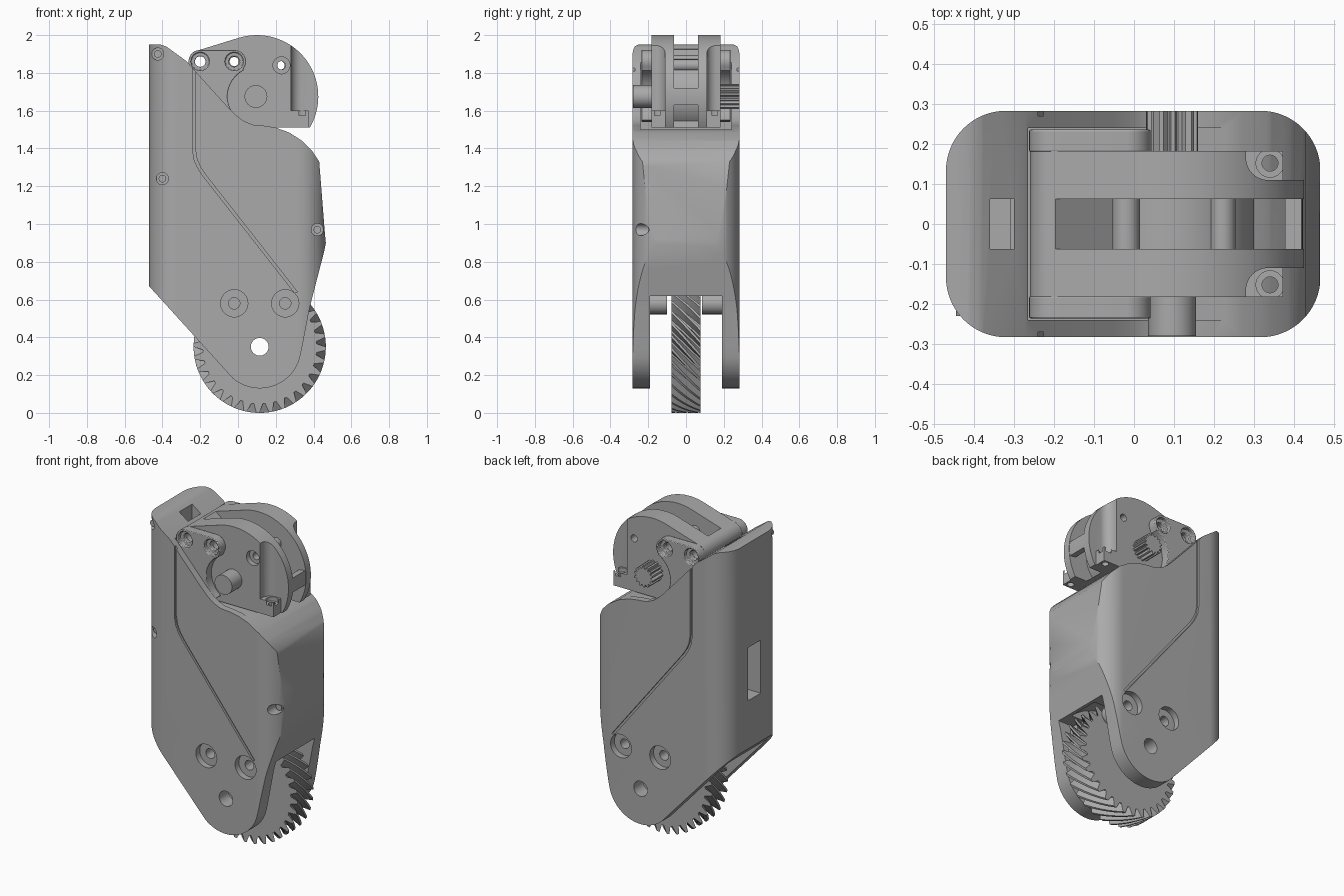
import bpy, bmesh, math
from math import sin, cos, radians, pi

old = bpy.data.objects.get("Cube")
if old:
    bpy.data.objects.remove(old)

grey = bpy.data.materials.new("mid_grey")
grey.use_nodes = True
GREY = (0.4, 0.4, 0.4, 1)
grey.diffuse_color = GREY
grey.node_tree.nodes["Principled BSDF"].inputs["Base Color"].default_value = GREY


def extrude(name, pts, lo, hi, axis="y"):
    """Solid from a flat outline, pushed along y (x,z outline) or z (x,y outline)."""
    bm = bmesh.new()
    place = (lambda p, h: (p[0], h, p[1])) if axis == "y" else (lambda p, h: (p[0], p[1], h))
    a = [bm.verts.new(place(p, lo)) for p in pts]
    b = [bm.verts.new(place(p, hi)) for p in pts]
    bm.faces.new(a)
    bm.faces.new(b[::-1])
    for i in range(len(pts)):
        j = (i + 1) % len(pts)
        bm.faces.new((a[i], b[i], b[j], a[j]))
    bmesh.ops.recalc_face_normals(bm, faces=bm.faces)
    return finish(name, bm)


def finish(name, bm):
    me = bpy.data.meshes.new(name)
    bm.to_mesh(me)
    bm.free()
    me.materials.append(grey)
    ob = bpy.data.objects.new(name, me)
    bpy.context.collection.objects.link(ob)
    return ob


def arc(cx, cy, r, a0, a1, n=24):
    return [(cx + r * cos(radians(a0 + (a1 - a0) * i / n)),
             cy + r * sin(radians(a0 + (a1 - a0) * i / n))) for i in range(n + 1)]


def cyl(x, z, r, lo, hi, name="tool", axis="y", n=40):
    return extrude(name, arc(x, z, r, 0, 360, n)[:-1], lo, hi, axis)


def box(x0, x1, y0, y1, z0, z1):
    return extrude("tool", [(x0, z0), (x1, z0), (x1, z1), (x0, z1)], y0, y1)


def combine(ob, op, *tools):
    """Apply booleans in turn and discard the tools."""
    for t in tools:
        m = ob.modifiers.new("bool", "BOOLEAN")
        m.operation, m.solver, m.object = op, "EXACT", t
        dg = bpy.context.evaluated_depsgraph_get()
        ob_mesh = bpy.data.meshes.new_from_object(ob.evaluated_get(dg))
        ob.modifiers.clear()
        ob.data = ob_mesh
        bpy.data.objects.remove(t)


def rounded_rect(x0, x1, y, r):
    return (arc(x1 - r, y - r, r, 0, 90, 16) + arc(x0 + r, y - r, r, 90, 180, 16)
            + arc(x0 + r, r - y, r, 180, 270, 16) + arc(x1 - r, r - y, r, 270, 360, 16))


PIVOT = (0.1, 1.675)
AXLE = (0.115, 0.35)
SCREWS = [(-0.02, 0.58), (0.25, 0.58)]
EAR_HOLES = [(-0.2, 1.86), (-0.02, 1.86)]

# Main shell: side outline trimmed by a rounded plan
outline = [(-0.47, 0.67), (-0.47, 1.95), (-0.41, 1.95), (-0.38, 1.94), (-0.27, 1.86),
           (-0.2, 1.78), (-0.05, 1.615), (-0.01, 1.575), (0.03, 1.545), (0.08, 1.525),
           (0.14, 1.52), (0.2, 1.51), (0.27, 1.485), (0.34, 1.44), (0.39, 1.39),
           (0.43, 1.33), (0.46, 0.95), (0.465, 0.9), (0.455, 0.85), (0.38, 0.56), (0.34, 0.35)]
shell = extrude("shell", outline + arc(*AXLE, 0.22, -15, -130), -0.283, 0.283)
combine(shell, "INTERSECT",
        extrude("tool", rounded_rect(-0.47, 0.466, 0.283, 0.15), 0, 2.1, "z"))

# Fork slot, gear pocket, joint seat, cable channel and its window
combine(shell, "DIFFERENCE",
        box(-0.6, 0.6, -0.19, 0.19, -0.1, 0.62),
        cyl(*AXLE, 0.375, -0.1, 0.1),
        box(-0.265, 0.3, -0.24, 0.24, 1.5, 2.1),
        box(-0.36, -0.3, -0.063, 0.063, 1.0, 2.1),
        box(-0.6, -0.31, -0.063, 0.063, 0.97, 1.3),
        cyl(*AXLE, 0.047, -0.4, 0.4))

# Seam grooves and screw recesses on both cheeks
seam = ([(-0.24, 1.9), (-0.24, 1.39), (-0.232, 1.34), (-0.215, 1.3), (-0.19, 1.26), (0.3, 0.635)])
band = seam + [(x + 0.014, z + 0.006) for x, z in reversed(seam)]
for s in (-1, 1):
    lo, hi = sorted((s * 0.27, s * 0.4))
    combine(shell, "DIFFERENCE", extrude("tool", band, lo, hi))
    for x, z in SCREWS:
        lo, hi = sorted((s * 0.245, s * 0.4))
        combine(shell, "DIFFERENCE", cyl(x, z, 0.072, lo, hi), cyl(x, z, 0.03, s * 0.1, s * 0.4))

# Blind screw holes on the front cheek, each with a screw sunk in it
for i, (x, z, y) in enumerate([(-0.425, 1.9, -0.2), (-0.4, 1.24, -0.2), (0.42, 0.97, -0.17)]):
    combine(shell, "DIFFERENCE", cyl(x, z, 0.032, -0.4, y))
    screw = cyl(x, z, 0.02, y - 0.03, y + 0.01, f"cheek_screw_{i}")

# Tubular bosses inside the fork
for i, (x, z) in enumerate(SCREWS):
    for side, lo, hi in (("front", -0.2, -0.1), ("back", 0.085, 0.2)):
        boss = cyl(x, z, 0.058, lo, hi, f"{side}_boss_{i}")
        combine(boss, "DIFFERENCE", cyl(x, z, 0.03, -0.4, 0.4))

# Helical gear, twisted slice by slice
TEETH, SLICES, HALF = 32, 8, 0.078
bm = bmesh.new()
rings = []
for k in range(SLICES + 1):
    y = HALF * (2 * k / SLICES - 1)
    twist = -0.25 * y / HALF
    ring = []
    for t in range(TEETH):
        for frac, r in ((0, 0.302), (0.22, 0.302), (0.46, 0.35), (0.72, 0.35)):
            a = 2 * pi * (t + frac) / TEETH + twist
            ring.append(bm.verts.new((AXLE[0] + r * cos(a), y, AXLE[1] + r * sin(a))))
    rings.append(ring)
n = len(rings[0])
for a, b in zip(rings, rings[1:]):
    for i in range(n):
        bm.faces.new((a[i], b[i], b[(i + 1) % n], a[(i + 1) % n]))
bm.faces.new(rings[0])
bm.faces.new(rings[-1][::-1])
bmesh.ops.recalc_face_normals(bm, faces=bm.faces)
gear = finish("helical_gear", bm)
combine(gear, "DIFFERENCE", cyl(*AXLE, 0.047, -0.4, 0.4))

# Joint knuckle: disc blended to the rounded rear bar, flat underneath
knuckle = extrude("knuckle", arc(*PIVOT, 0.325, -170, 107, 72) + arc(-0.2, 1.86, 0.06, 107, 190, 10),
                  -0.182, 0.182)
slot = arc(*PIVOT, 0.2, -40, 140, 40) + arc(*PIVOT, 0.5, 140, -40, 40)
combine(knuckle, "DIFFERENCE", box(-1, 1, -1, 1, 1, 1.51), extrude("tool", slot, -0.063, 0.063))
for s in (-1, 1):
    corner = [(0.6, s * 0.11)] + [(x, s * y) for x, y in arc(0.335, 0.165, 0.055, 270, 180, 10)]
    ledge = corner + [(0.28, s * 0.4), (0.6, s * 0.4)]
    combine(knuckle, "DIFFERENCE",
            extrude("tool", ledge, 1.6, 2.2, "z"),
            box(0.372, 0.6, *sorted((s * 0.11, s * 0.4)), 1.4, 1.7),
            cyl(0.34, s * 0.152, 0.02, 1.4, 1.8, axis="z"),
            cyl(0.34, s * 0.152, 0.035, 1.575, 1.8, axis="z"))
combine(knuckle, "DIFFERENCE",
        *[cyl(x, z, 0.028, -0.4, 0.4) for x, z in EAR_HOLES],
        cyl(0.23, 1.84, 0.022, -0.4, 0.4), cyl(0.23, 1.84, 0.045, -0.4, -0.15))

# Cross bars bridging the knuckle slot
for i, (x, z, r) in enumerate([(-0.02, 1.86, 0.034), (0.222, 1.84, 0.032)]):
    bar = cyl(x, z, r, -0.07, 0.07, f"slot_bar_{i}")
    combine(bar, "DIFFERENCE", cyl(x, z, 0.024, -0.4, 0.4))
extrude("rim_bar", arc(*PIVOT, 0.322, -8, 8, 6) + arc(*PIVOT, 0.28, 8, -8, 6), -0.07, 0.07)

# Ear plates with two screw holes, scooped around the pivot
ear_outline = (arc(-0.2, 1.86, 0.062, 200, 90, 12) + arc(-0.02, 1.86, 0.062, 90, -30, 14)
               + arc(*PIVOT, 0.155, 118, 235, 20) + [(-0.1, 1.54), (-0.25, 1.7)])
for side, s in (("front", -1), ("back", 1)):
    ear = extrude(f"{side}_ear", ear_outline, *sorted((s * 0.18, s * 0.236)))
    for x, z in EAR_HOLES:
        combine(ear, "DIFFERENCE", cyl(x, z, 0.028, -0.4, 0.4),
                cyl(x, z, 0.048, *sorted((s * 0.21, s * 0.4))))
    bev = ear.modifiers.new("soft_edge", "BEVEL")
    bev.width, bev.segments, bev.limit_method = 0.008, 2, "ANGLE"
    bev.angle_limit = radians(50)

# Pivot pin in front, splined shaft behind
cyl(0.095, 1.675, 0.06, -0.28, -0.17, "pivot_pin")
spline = [(0.095 + r * cos(2 * pi * (i + f) / 14), 1.675 + r * sin(2 * pi * (i + f) / 14))
          for i in range(14) for f, r in ((0, 0.05), (0.25, 0.065), (0.6, 0.065), (0.85, 0.05))]
extrude("splined_shaft", spline, 0.17, 0.283)

# Smooth shading with sharp edges kept
bpy.ops.object.select_all(action="DESELECT")
for ob in bpy.context.collection.objects:
    if ob.type == "MESH":
        ob.select_set(True)
        bpy.context.view_layer.objects.active = ob
bpy.ops.object.shade_smooth_by_angle(angle=radians(30))
